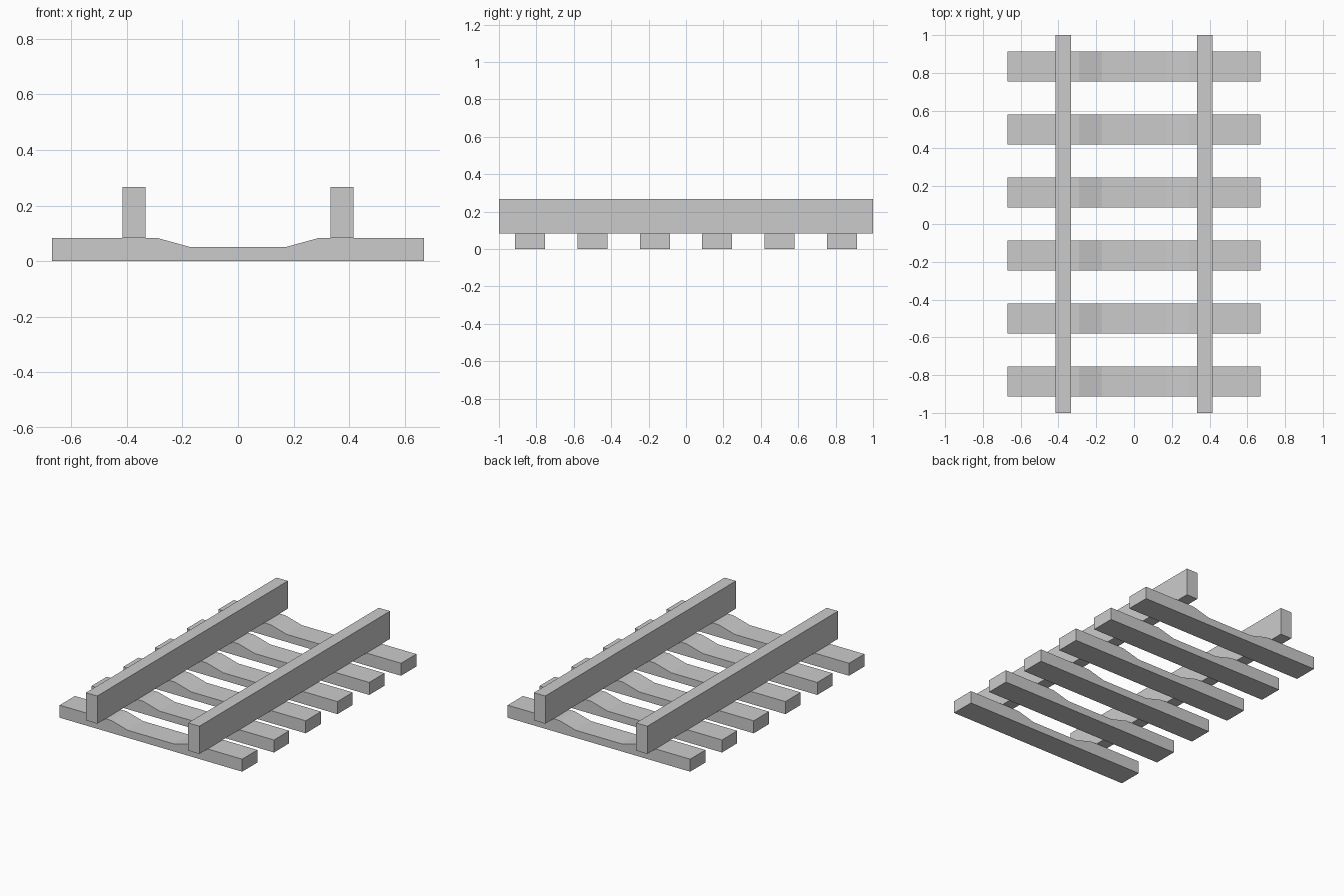
import bpy, bmesh

if "Cube" in bpy.data.objects:
    bpy.data.objects.remove(bpy.data.objects["Cube"])

SLEEPER_TOP = 0.083


def extrude_along_y(name, profile, y_centre, length):
    """Closed x/z outline extruded into a prism along y."""
    bm = bmesh.new()
    y0 = y_centre - length / 2
    face = bm.faces.new([bm.verts.new((x, y0, z)) for x, z in profile])
    ext = bmesh.ops.extrude_face_region(bm, geom=[face])
    verts = [v for v in ext["geom"] if isinstance(v, bmesh.types.BMVert)]
    bmesh.ops.translate(bm, verts=verts, vec=(0, length, 0))
    bmesh.ops.recalc_face_normals(bm, faces=bm.faces)
    mesh = bpy.data.meshes.new(name)
    bm.to_mesh(mesh)
    bm.free()
    obj = bpy.data.objects.new(name, mesh)
    bpy.context.collection.objects.link(obj)
    return obj


# Sleepers: flat base, top dipped between the rails
half = [(0.67, 0), (0.67, SLEEPER_TOP), (0.29, SLEEPER_TOP), (0.17, 0.05)]
sleeper_profile = half + [(-x, z) for x, z in reversed(half)]
for i in range(6):
    extrude_along_y(f"sleeper_{i + 1}", sleeper_profile, (i - 2.5) / 3, 0.16)

# Rails: plain square-edged bars resting on the sleepers
for side, x in (("left", -0.375), ("right", 0.375)):
    w = 0.0415
    rail_profile = [(x - w, SLEEPER_TOP), (x + w, SLEEPER_TOP), (x + w, 0.267), (x - w, 0.267)]
    extrude_along_y(f"{side}_rail", rail_profile, 0, 2)
